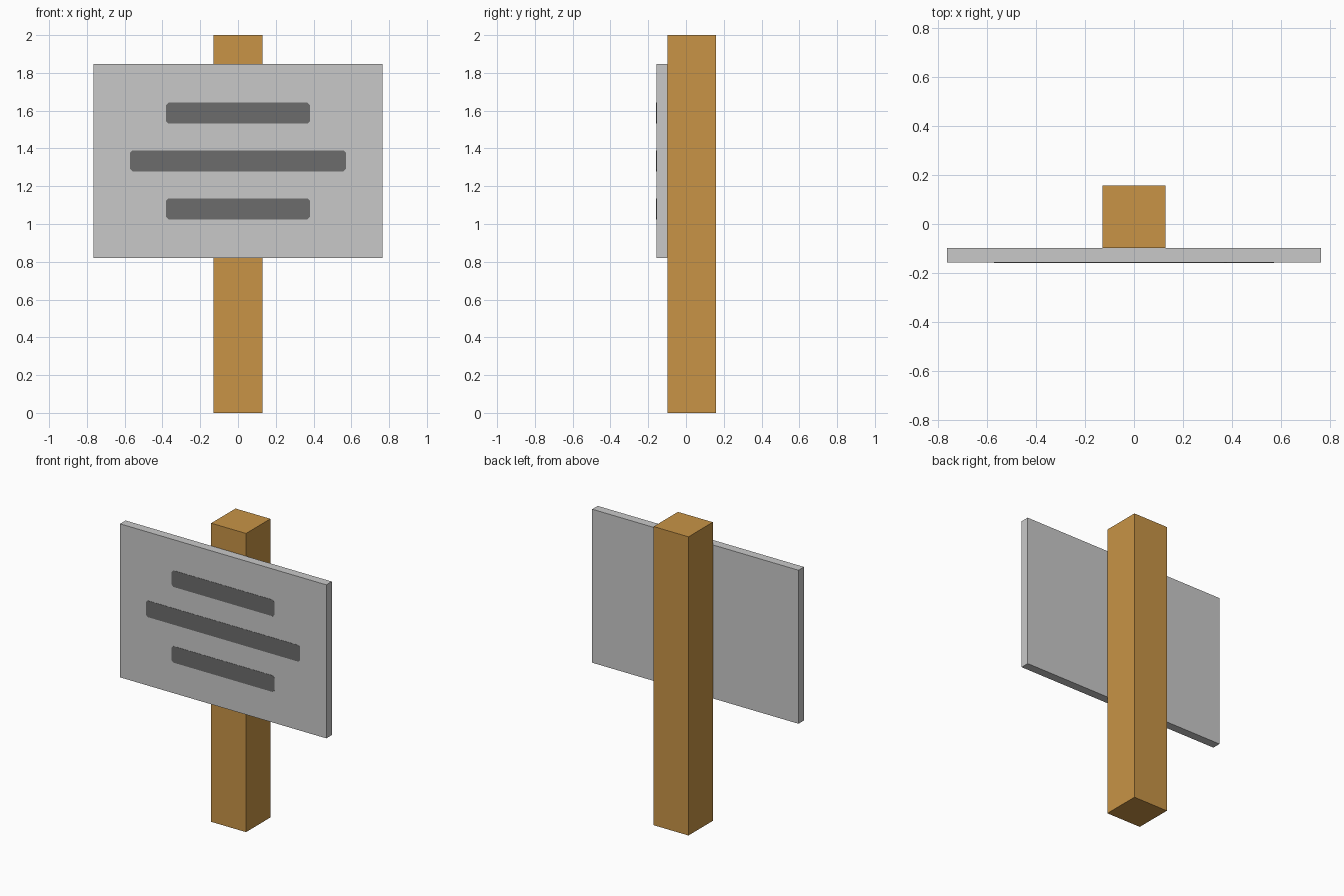
import bpy, bmesh

if "Cube" in bpy.data.objects:
    bpy.data.objects.remove(bpy.data.objects["Cube"])


def material(name, rgb):
    m = bpy.data.materials.new(name)
    m.diffuse_color = (*rgb, 1)
    m.use_nodes = True
    m.node_tree.nodes["Principled BSDF"].inputs["Base Color"].default_value = m.diffuse_color
    return m


wood = material("warm_wood", (0.578, 0.296, 0.061))
light_grey = material("light_grey", (0.584, 0.584, 0.584))
dark_grey = material("dark_grey", (0.150, 0.150, 0.150))


def slab(name, half_w, y0, y1, z0, z1, mat, chamfer=0.0):
    """Front outline (optionally with clipped corners) extruded from y0 to y1."""
    w, c = half_w, chamfer
    if c:
        outline = [(-w + c, z0), (w - c, z0), (w, z0 + c), (w, z1 - c),
                   (w - c, z1), (-w + c, z1), (-w, z1 - c), (-w, z0 + c)]
    else:
        outline = [(-w, z0), (w, z0), (w, z1), (-w, z1)]
    bm = bmesh.new()
    face = bm.faces.new([bm.verts.new((x, y0, z)) for x, z in outline])
    ext = bmesh.ops.extrude_face_region(bm, geom=[face], use_keep_orig=True)
    verts = [g for g in ext["geom"] if isinstance(g, bmesh.types.BMVert)]
    bmesh.ops.translate(bm, verts=verts, vec=(0, y1 - y0, 0))
    bmesh.ops.recalc_face_normals(bm, faces=bm.faces)
    mesh = bpy.data.meshes.new(name)
    bm.to_mesh(mesh)
    bm.free()
    mesh.materials.append(mat)
    obj = bpy.data.objects.new(name, mesh)
    bpy.context.collection.objects.link(obj)
    return obj


# Square wooden post
slab("post", 0.129, -0.099, 0.158, 0.0, 2.0, wood)

# Sign board fixed to the front of the post
slab("sign_board", 0.764, -0.157, -0.099, 0.82, 1.848, light_grey)

# Painted bars on the board: short, long, short
for name, half_w, z in (("lower_bar", 0.38, 1.08),
                        ("middle_bar", 0.571, 1.334),
                        ("upper_bar", 0.38, 1.587)):
    slab(name, half_w, -0.1585, -0.156, z - 0.055, z + 0.055, dark_grey, 0.012)
